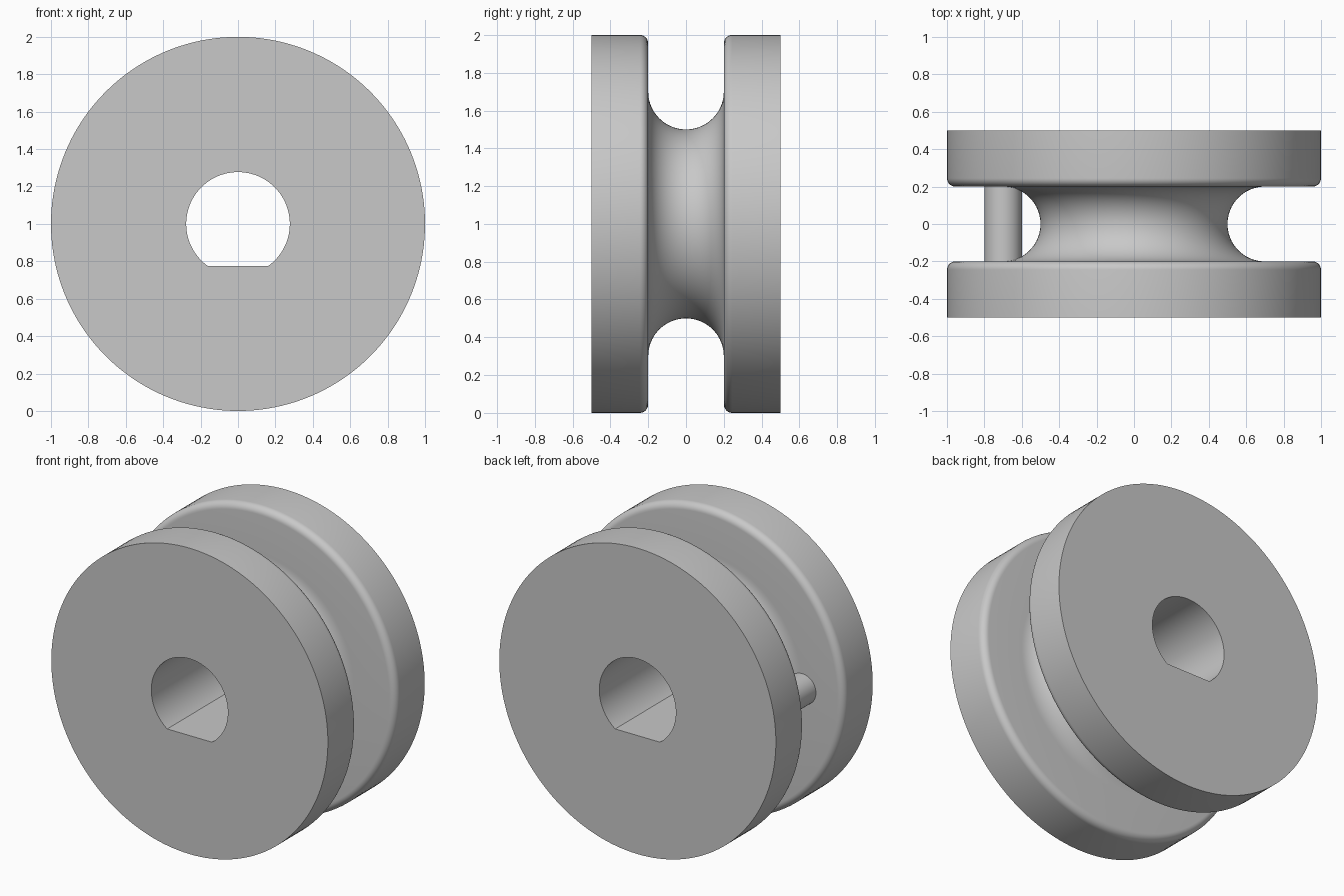
import bpy, bmesh, math

cube = bpy.data.objects.get("Cube")
if cube:
    bpy.data.objects.remove(cube, do_unlink=True)

CENTRE_Z = 1.0
RIM, HALF_WIDTH = 1.0, 0.5        # outer radius and half the thickness
GROOVE, FILLET = 0.2, 0.045       # groove radius and rim rounding
BORE, FLAT = 0.277, 0.225         # bore radius and distance to its flat
SEGMENTS = 160

grey = bpy.data.materials.new("plain grey")
grey.use_nodes = True
colour = (0.58, 0.58, 0.58, 1)
grey.diffuse_color = colour
grey.node_tree.nodes["Principled BSDF"].inputs["Base Color"].default_value = colour


def arc(cx, cy, r, start, end, steps):
    """Points along an arc, angles in degrees."""
    angles = [math.radians(start + (end - start) * i / steps) for i in range(steps + 1)]
    return [(cx + r * math.cos(a), cy + r * math.sin(a)) for a in angles]


def loft(name, loops):
    """Closed solid through a row of matching loops, with a cap at each end."""
    bm = bmesh.new()
    rings = [[bm.verts.new(p) for p in loop] for loop in loops]
    for a, b in zip(rings, rings[1:]):
        for i in range(len(a)):
            j = (i + 1) % len(a)
            bm.faces.new((a[i], a[j], b[j], b[i]))
    bm.faces.new(rings[0])
    bm.faces.new(rings[-1])
    bmesh.ops.recalc_face_normals(bm, faces=bm.faces)
    mesh = bpy.data.meshes.new(name)
    bm.to_mesh(mesh)
    bm.free()
    mesh.materials.append(grey)
    obj = bpy.data.objects.new(name, mesh)
    bpy.context.collection.objects.link(obj)
    return obj


def ring(r, y, x=0, count=SEGMENTS):
    return [(px, y, pz) for px, pz in arc(x, CENTRE_Z, r, 0, 360, count)[:-1]]


def smooth(obj):
    bpy.ops.object.select_all(action='DESELECT')
    obj.select_set(True)
    bpy.context.view_layer.objects.active = obj
    bpy.ops.object.shade_smooth_by_angle(angle=math.radians(30))


# Grooved wheel: half profile of (radius, y), mirrored across the groove
half = [(RIM, -HALF_WIDTH)]
half += arc(RIM - FILLET, -GROOVE - FILLET, FILLET, 0, 90, 8)
half += arc(RIM - 0.3, 0, GROOVE, 270, 180, 20)
profile = half + [(r, -y) for r, y in reversed(half[:-1])]
wheel = loft("grooved_wheel", [ring(r, y) for r, y in profile])

# D-shaped bore through the wheel
corner = math.degrees(math.asin(FLAT / BORE))
outline = arc(0, CENTRE_Z, BORE, -corner, 180 + corner, 96)
cutter = loft("bore_cutter", [[(x, y, z) for x, z in outline] for y in (-0.7, 0.7)])
cutter.hide_render = True
bore = wheel.modifiers.new("bore", 'BOOLEAN')
bore.operation = 'DIFFERENCE'
bore.solver = 'EXACT'
bore.object = cutter
bpy.context.view_layer.objects.active = wheel
bpy.ops.object.modifier_apply(modifier=bore.name)
bpy.data.objects.remove(cutter, do_unlink=True)
smooth(wheel)

# Anchor pin bridging the groove
pin = loft("anchor_pin", [ring(0.1, y, -0.7, 48) for y in (-0.205, 0.205)])
smooth(pin)
